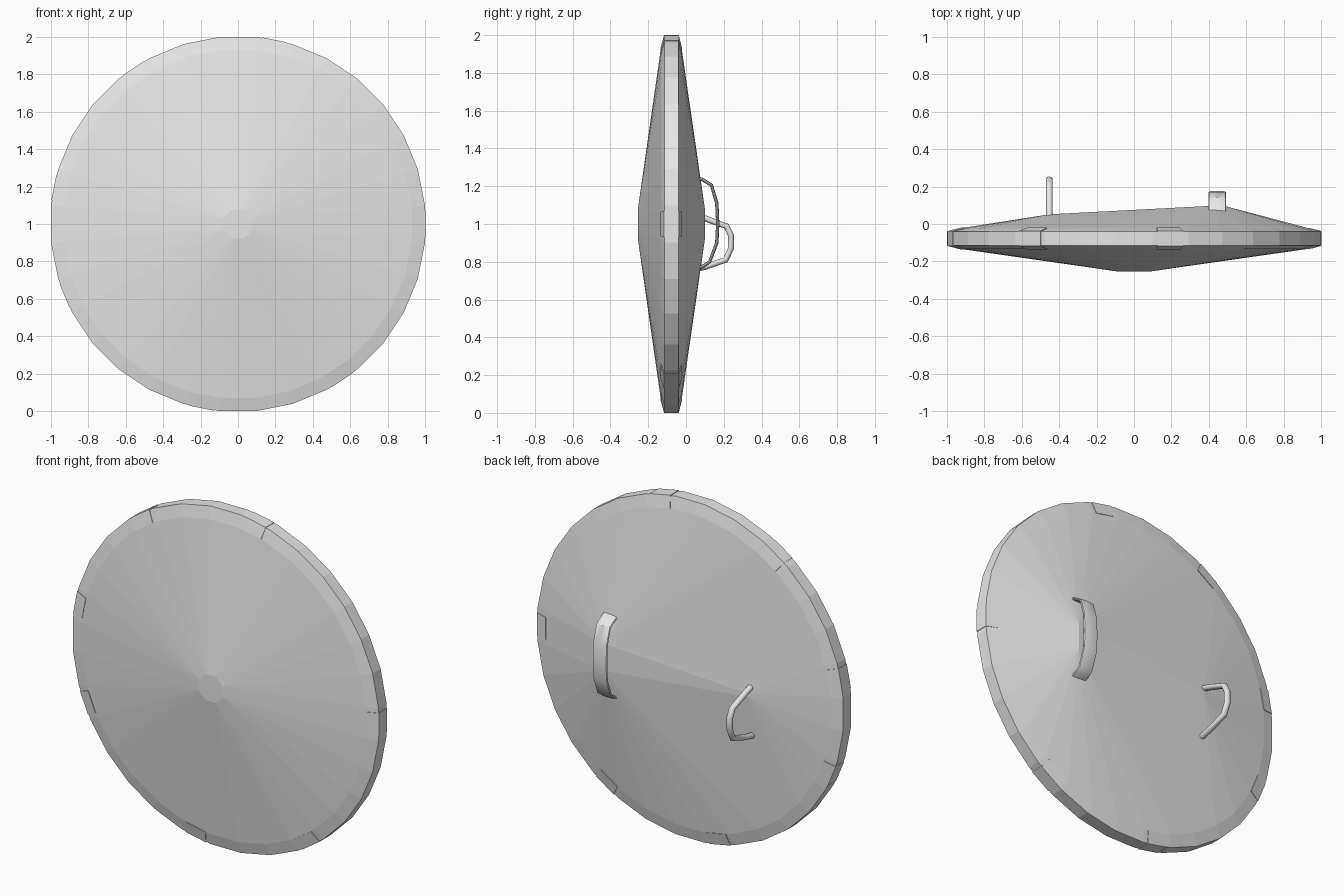
import bpy, bmesh, math
from mathutils import Vector

if "Cube" in bpy.data.objects:
    bpy.data.objects.remove(bpy.data.objects["Cube"])

SIDES = 32
R = 1.005  # corner radius so that the flats touch the unit circle

grey = bpy.data.materials.new("pale grey metal")
grey.diffuse_color = (0.8, 0.8, 0.8, 1)
grey.use_nodes = True
grey.node_tree.nodes["Principled BSDF"].inputs["Base Color"].default_value = grey.diffuse_color


def finish(bm, name):
    bmesh.ops.recalc_face_normals(bm, faces=bm.faces)
    mesh = bpy.data.meshes.new(name)
    bm.to_mesh(mesh)
    bm.free()
    mesh.materials.append(grey)
    obj = bpy.data.objects.new(name, mesh)
    bpy.context.collection.objects.link(obj)
    return obj


def hull(points, name):
    bm = bmesh.new()
    for p in points:
        bm.verts.new(p)
    res = bmesh.ops.convex_hull(bm, input=bm.verts)
    loose = [v for v in bm.verts if not v.link_faces]
    bmesh.ops.delete(bm, geom=loose, context='VERTS')
    bmesh.ops.dissolve_limit(bm, angle_limit=0.002, verts=bm.verts, edges=bm.edges)
    return finish(bm, name)


def polar(r, y, k, sides=SIDES):
    a = (k + 0.5) * 2 * math.pi / sides
    return (r * math.cos(a), y, 1 + r * math.sin(a))


def sweep(path, x, half_width, half_thick, name, power, steps=12):
    """Sweep a rounded section along a (y, z) path lying in the plane at x."""
    bm = bmesh.new()
    pts = [Vector((x, y, z)) for y, z in path]
    rings = []
    for i, p in enumerate(pts):
        d_in = (p - pts[max(i - 1, 0)]).normalized()
        d_out = (pts[min(i + 1, len(pts) - 1)] - p).normalized()
        t = (d_in + d_out).normalized()
        n = t.cross(Vector((1, 0, 0)))
        ring = []
        for s in range(steps):
            a = 2 * math.pi * s / steps
            c, q = math.cos(a), math.sin(a)
            u = math.copysign(abs(c) ** power, c) * half_width
            v = math.copysign(abs(q) ** power, q) * half_thick
            ring.append(bm.verts.new(p + Vector((u, 0, 0)) + n * v))
        rings.append(ring)
    for r0, r1 in zip(rings, rings[1:]):
        for s in range(steps):
            e = (s + 1) % steps
            bm.faces.new((r0[s], r0[e], r1[e], r1[s]))
    bm.faces.new(rings[0])
    bm.faces.new(rings[-1])
    obj = finish(bm, name)
    bpy.context.view_layer.objects.active = obj
    obj.select_set(True)
    bpy.ops.object.shade_smooth_by_angle(angle=math.radians(40))
    obj.select_set(False)


# Shield body: bevelled rim, shallow front cone, ridged back
profile = [(0.935, -0.133), (R, -0.115), (R, -0.04), (0.935, -0.023)]
body = [polar(r, y, k) for r, y in profile for k in range(SIDES)]
body += [polar(0.085, -0.255, k, 8) for k in range(8)]
body += [(0.47, 0.1, 0.92), (0.47, 0.1, 1.08), (-0.45, 0.052, 0.99), (-0.45, 0.052, 1.01)]
hull(body, "shield_body")

# Thin worn patches wrapped over the rim
patch = [(0.935, -0.136), (R + 0.001, -0.117), (R + 0.001, -0.038), (0.935, -0.02)]
for i, k in enumerate((0, 7, 11, 15, 18, 23, 27)):
    hull([polar(r, y, j) for r, y in patch for j in (k - 0.85, k - 0.15)],
         f"rim_patch_{i + 1}")

# Wide flat arm strap
sweep([(0.05, 1.25), (0.09, 1.234), (0.135, 1.205), (0.163, 1.11), (0.168, 1.0),
       (0.163, 0.9), (0.125, 0.80), (0.09, 0.775), (0.05, 0.76)],
      0.445, 0.047, 0.009, "arm_strap", 0.6)

# Narrow round hand grip
sweep([(0.02, 1.055), (0.10, 1.03), (0.215, 0.988), (0.238, 0.94), (0.238, 0.87),
       (0.21, 0.81), (0.10, 0.773), (0.02, 0.755)],
      -0.453, 0.018, 0.016, "hand_grip", 1.0)
